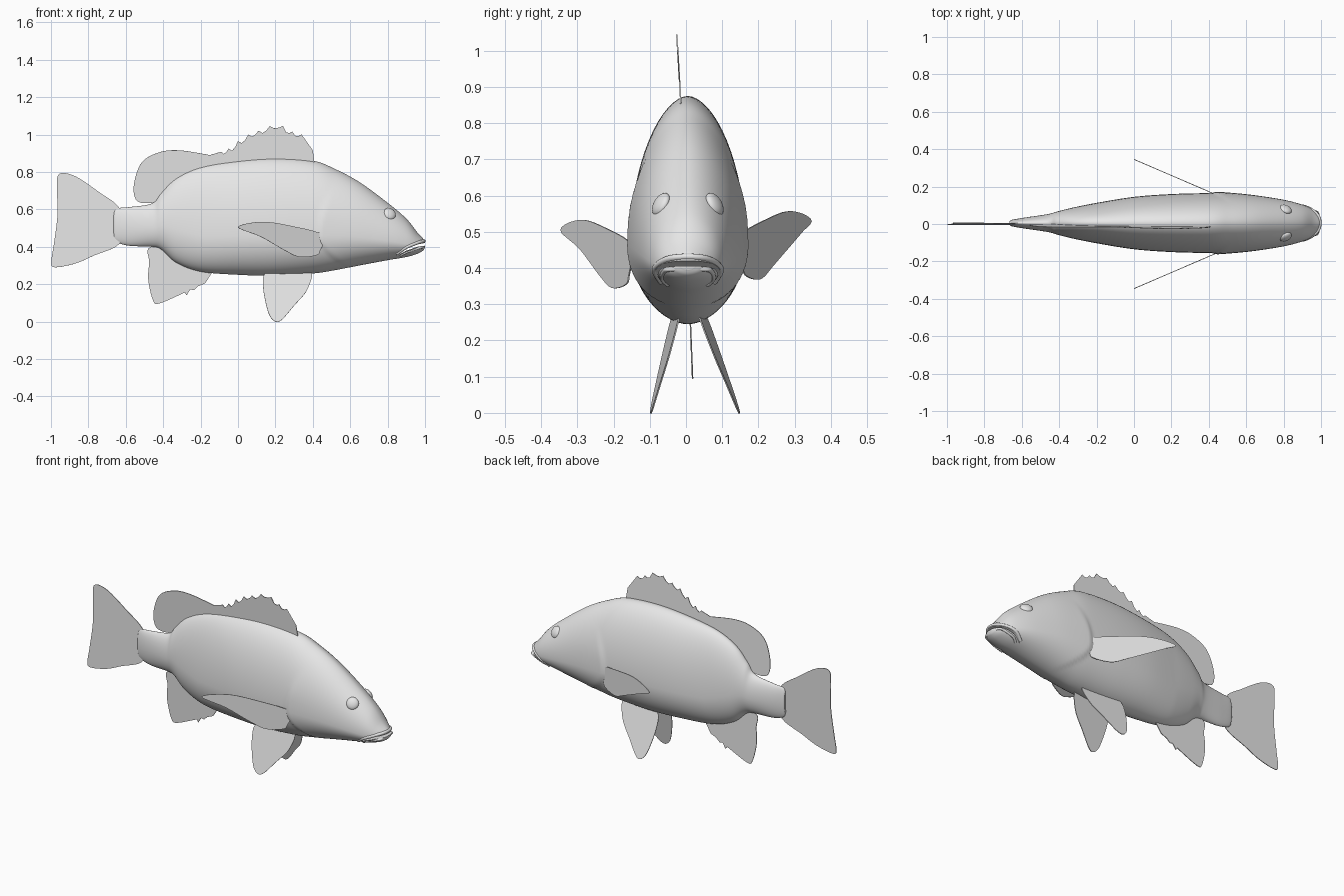
import bpy, bmesh, math
from mathutils import Vector

default = bpy.data.objects.get("Cube")
if default:
    bpy.data.objects.remove(default, do_unlink=True)

# One plain grey for the whole fish
GREY = (0.8, 0.8, 0.8, 1)
grey = bpy.data.materials.new("plain grey")
grey.use_nodes = True
grey.diffuse_color = GREY
grey.node_tree.nodes["Principled BSDF"].inputs["Base Color"].default_value = GREY


def add_object(name, bm, smooth=True):
    """Turn a bmesh into a named, coloured object."""
    bmesh.ops.recalc_face_normals(bm, faces=bm.faces)
    mesh = bpy.data.meshes.new(name)
    bm.to_mesh(mesh)
    bm.free()
    mesh.materials.append(grey)
    obj = bpy.data.objects.new(name, mesh)
    bpy.context.collection.objects.link(obj)
    if smooth:
        make_active(obj)
        bpy.ops.object.shade_smooth_by_angle(angle=math.radians(40))
    return obj


def make_active(obj):
    bpy.ops.object.select_all(action='DESELECT')
    obj.select_set(True)
    bpy.context.view_layer.objects.active = obj


def spline(points, steps, closed=False):
    """Catmull-Rom curve through points of any dimension."""
    pts = [Vector(p) for p in points]
    n = len(pts)
    get = (lambda i: pts[i % n]) if closed else (lambda i: pts[max(0, min(n - 1, i))])
    out = []
    for i in range(n if closed else n - 1):
        a, b, c, d = (get(i + k) for k in (-1, 0, 1, 2))
        for s in range(steps):
            t = s / steps
            out.append(b + (c - a) * (t / 2) + (a * 2 - b * 5 + c * 4 - d) * (t * t / 2)
                       + (b * 3 - a - c * 3 + d) * (t ** 3 / 2))
    return out if closed else out + [pts[-1]]


# Body stations: x, back height, belly height, half width
STATIONS = [
    (-.665, .58, .45, .01), (-.65, .605, .425, .018), (-.58, .612, .405, .03),
    (-.46, .632, .4, .048), (-.41, .69, .385, .062), (-.33, .77, .315, .082),
    (-.2, .83, .267, .108), (0, .862, .25, .14), (.2, .875, .245, .155),
    (.4, .86, .257, .16), (.52, .815, .275, .158), (.65, .745, .3, .147),
    (.8, .635, .328, .124), (.9, .55, .345, .098), (.96, .475, .363, .07),
    (.99, .443, .38, .042), (1, .43, .395, .02)]
RINGS = spline(STATIONS, 9)
SIDES = 64
BODY_Y = .005


def widest(x, top, bottom):
    share = .34 + .16 * max(0, min(1, (-.2 - x) / .4))
    return bottom + share * (top - bottom)


def gill_bulge(x, z):
    """Height of the gill cover, ending in a curved step at its rear edge."""
    edge = .43 + (1.5 if z > .47 else 5) * (z - .47) ** 2
    d = x - edge
    step = max(0, min(1, d / .015 + .5))
    fade = max(0, min(1, (.72 - z) / .15))
    return .008 * step * fade * math.exp(-max(0, d) / .12)


def body_side(x, z):
    """Half width of the body at a given length and height."""
    ring = min(RINGS, key=lambda r: abs(r[0] - x))
    mid = widest(*ring[:3])
    t = (z - mid) / ((ring[1] - mid) if z > mid else (mid - ring[2]))
    return ring[3] * max(0, 1 - t * t) ** .55


# Body: lofted egg-shaped rings
bm = bmesh.new()
loops = []
for x, top, bottom, half in RINGS:
    mid = widest(x, top, bottom)
    loop = []
    for k in range(SIDES):
        a = math.tau * k / SIDES
        c, s = math.cos(a), math.sin(a)
        z = mid + s * ((top - mid) if s > 0 else (mid - bottom))
        y = math.copysign(abs(c) ** 1.1, c) * (half + gill_bulge(x, z))
        loop.append(bm.verts.new((x, y + BODY_Y, z)))
    loops.append(loop)
for p, q in zip(loops, loops[1:]):
    for k in range(SIDES):
        j = (k + 1) % SIDES
        bm.faces.new((p[k], p[j], q[j], q[k]))
bm.faces.new(loops[0])
bm.faces.new(loops[-1])
body = add_object("body", bm)

# Mouth: a thin curved wedge cut out of the snout
slit = [(1.03, .426), (.96, .412), (.9, .388), (.845, .35), (.9, .379), (.96, .4), (1.03, .41)]
bm = bmesh.new()
face = bm.faces.new([bm.verts.new((x, -.3, z)) for x, z in slit])
moved = bmesh.ops.extrude_face_region(bm, geom=[face])["geom"]
bmesh.ops.translate(bm, vec=(0, .6, 0), verts=[v for v in moved if isinstance(v, bmesh.types.BMVert)])
cutter = add_object("mouth_cutter", bm, smooth=False)
cutter.hide_render = True
cut = body.modifiers.new("mouth", 'BOOLEAN')
cut.operation = 'DIFFERENCE'
cut.solver = 'EXACT'
cut.object = cutter
make_active(body)
bpy.ops.object.modifier_apply(modifier=cut.name)
bpy.data.objects.remove(cutter, do_unlink=True)


# Lips: slim tubes that follow the mouth around the snout
def lip(name, edge, radius):
    half = [(x, body_side(x, z) - radius * .4, z) for x, z in edge]
    path = [(x, y + BODY_Y, z) for x, y, z in half]
    path += [(x, BODY_Y - y, z) for x, y, z in reversed(half)]
    curve = bpy.data.curves.new(name, 'CURVE')
    curve.dimensions = '3D'
    curve.bevel_depth = radius
    curve.bevel_resolution = 3
    curve.use_fill_caps = True
    points = spline(path, 6)
    line = curve.splines.new('POLY')
    line.points.add(len(points) - 1)
    for p, co in zip(line.points, points):
        p.co = (*co, 1)
    curve.materials.append(grey)
    obj = bpy.data.objects.new(name, curve)
    bpy.context.collection.objects.link(obj)
    make_active(obj)
    bpy.ops.object.convert(target='MESH')
    bpy.ops.object.shade_smooth_by_angle(angle=math.radians(40))


lip("upper_lip", [(.85, .362), (.9, .397), (.96, .421), (.99, .43)], .009)
lip("lower_lip", [(.87, .354), (.9, .37), (.96, .391), (.985, .397)], .007)

# Eyes: flattened balls set into the head
for side, label in ((1, "left"), (-1, "right")):
    bm = bmesh.new()
    bmesh.ops.create_uvsphere(bm, u_segments=32, v_segments=16, radius=1)
    eye = add_object(label + "_eye", bm)
    eye.scale = (.035, .035, .018)
    eye.location = (.81, BODY_Y + side * (body_side(.81, .575) - .004), .575)
    eye.rotation_mode = 'QUATERNION'
    eye.rotation_quaternion = Vector((.35, side * .8, .45)).to_track_quat('Z', 'Y')


# Fins: thin plates from side outlines, leaned by a placing rule
def fin(name, outline, place):
    bm = bmesh.new()
    bm.faces.new([bm.verts.new(place(x, z)) for x, z in outline])
    bmesh.ops.triangulate(bm, faces=bm.faces[:])
    obj = add_object(name, bm, smooth=False)
    solid = obj.modifiers.new("thickness", 'SOLIDIFY')
    solid.thickness = .004
    solid.offset = 0


tail = [(-.955, .79), (-.87, .777), (-.74, .69), (-.64, .615), (-.6, .51), (-.64, .41),
        (-.77, .353), (-.87, .31), (-.98, .29), (-.998, .32), (-.985, .41), (-.965, .57), (-.968, .72)]
fin("tail_fin", spline(tail, 5, True), lambda x, z: (x, .02 * (z - .5), z))

# Dorsal fin: soft rounded rear lobe, then a row of spines with scooped webbing
rear = [(-.42, .66), (-.46, .635), (-.54, .645), (-.557, .73), (-.515, .85), (-.42, .905), (-.31, .915), (-.15, .89)]
spines = [(-.09, .908), (-.05, .925), (0, .965), (.055, 1), (.11, 1.02), (.17, 1.045), (.24, 1.045),
          (.29, 1.015), (.34, 1), (.37, .93), (.4, .915)]
dorsal = spline(rear, 6)
for (x, z), (nx, nz) in zip(spines, spines[1:]):
    low = min(z, nz)
    dorsal += [(x, z), (x + (nx - x) * .35, low - .012 + (z - low) * .3),
               (x + (nx - x) * .7, low - .008 + (nz - low) * .4)]
dorsal += [spines[-1], (.41, .84), (.2, .84), (0, .83), (-.2, .79), (-.33, .73)]
fin("dorsal_fin", dorsal, lambda x, z: (x, -.015 - .06 * (z - .87), z))

# Anal fin with a small ragged front edge
anal = spline([(-.4, .42), (-.48, .39), (-.475, .32), (-.48, .225), (-.455, .115), (-.42, .097), (-.285, .155)], 5)
anal += [(-.275, .14), (-.255, .172), (-.235, .168), (-.215, .188), (-.175, .205), (-.14, .26), (-.2, .32)]
fin("anal_fin", anal, lambda x, z: (x, .012 + .04 * (.25 - z), z))

# Paired fins
pelvic = spline([(.15, .262), (.135, .18), (.16, .055), (.19, .006), (.23, .006), (.3, .085),
                 (.37, .17), (.39, .27), (.27, .275)], 5, True)
pectoral = spline([(0, .505), (.125, .533), (.275, .513), (.46, .462), (.44, .385), (.42, .355),
                   (.33, .345), (.25, .38), (.125, .452)], 5, True)
for side, label in ((1, "left"), (-1, "right")):
    fin(label + "_pelvic_fin", pelvic, lambda x, z: (
        x, .01 + .06 * (.25 - z) + side * (.042 + .3 * (.25 - z) + .08 * (.27 - x)), z))
    fin(label + "_pectoral_fin", pectoral, lambda x, z: (
        x, side * (.152 + .43 * (.45 - x)), z + .012 * (side + 1)))
